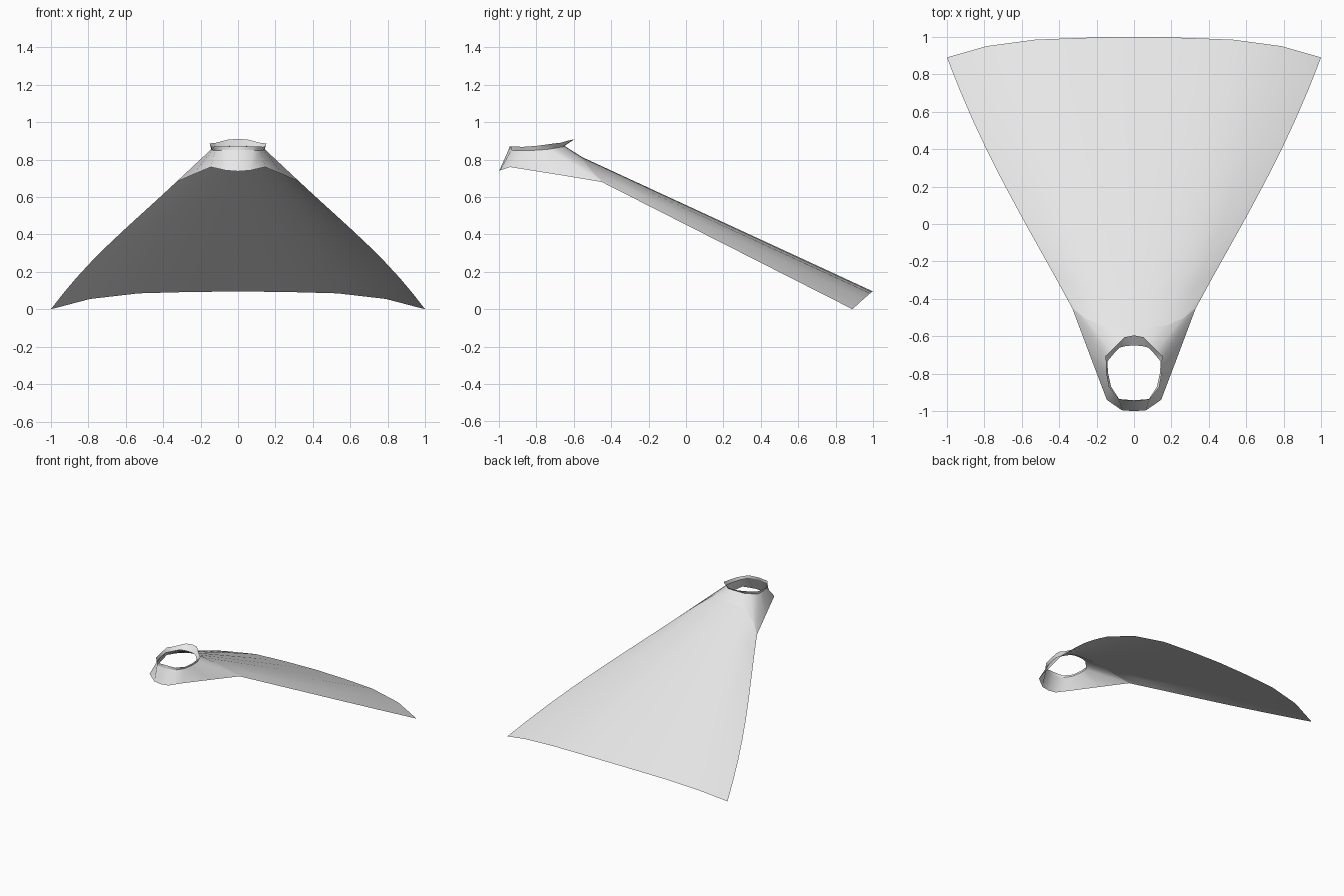
import bpy, bmesh, math
from mathutils import Vector

cube = bpy.data.objects.get("Cube")
if cube:
    bpy.data.objects.remove(cube, do_unlink=True)

cloth = bpy.data.materials.new("pale_grey_cloth")
cloth.use_nodes = True
cloth.diffuse_color = (0.8, 0.8, 0.8, 1)
cloth.node_tree.nodes["Principled BSDF"].inputs["Base Color"].default_value = (0.8, 0.8, 0.8, 1)


def loft(name, rows):
    """Skin a sheet over half rows (back to front, x >= 0) and mirror it."""
    bm = bmesh.new()
    grid = [[bm.verts.new(p) for p in row] for row in rows]
    for a, b in zip(grid, grid[1:]):
        for j in range(len(a) - 1):
            bm.faces.new((a[j], a[j + 1], b[j + 1], b[j]))
    mesh = bpy.data.meshes.new(name)
    bm.to_mesh(mesh)
    bm.free()
    mesh.materials.append(cloth)
    mesh.shade_smooth()
    obj = bpy.data.objects.new(name, mesh)
    bpy.context.collection.objects.link(obj)
    mirror = obj.modifiers.new("mirror", 'MIRROR')
    mirror.use_clip = True
    mirror.merge_threshold = 0.001
    return obj


# Rings listed from centre back round to centre front
collar_rim = [(0, -.595, .91), (.05, -.605, .907), (.08, -.635, .9), (.115, -.67, .89),
              (.152, -.705, .886), (.148, -.8, .873), (.135, -.87, .868),
              (.085, -.935, .87), (0, -.942, .872)]
neck = [(0, -.65, .873), (.04, -.651, .872), (.075, -.66, .868), (.11, -.695, .862),
        (.143, -.735, .855), (.138, -.8, .85), (.122, -.87, .848),
        (.08, -.935, .85), (0, -.95, .85)]
shoulder = [(0, -.555, .813), (.09, -.555, .81), (.18, -.54, .785), (.26, -.505, .74),
            (.33, -.45, .68), (.24, -.69, .72), (.145, -.94, .76),
            (.065, -.995, .742), (0, -1, .737)]
hem = [(0, 1, .095), (.27, .995, .092), (.53, .985, .085), (.79, .95, .055), (1, .89, 0)]

# Upright collar flaring at the back
loft("collar", [collar_rim, neck])

# Shoulder yoke from the neck down to the front edge
loft("shoulder_yoke", [neck, shoulder])

# Long back panel, its sides bowing slightly outward
STEPS = 8
panel = []
for i in range(STEPS + 1):
    t = i / STEPS
    row = []
    for s, h in zip(shoulder, hem):
        p = Vector(s).lerp(Vector(h), t)
        p.x *= 1 + 0.05 * math.sin(math.pi * t)
        row.append(p)
    panel.append(row)
loft("back_panel", panel)
